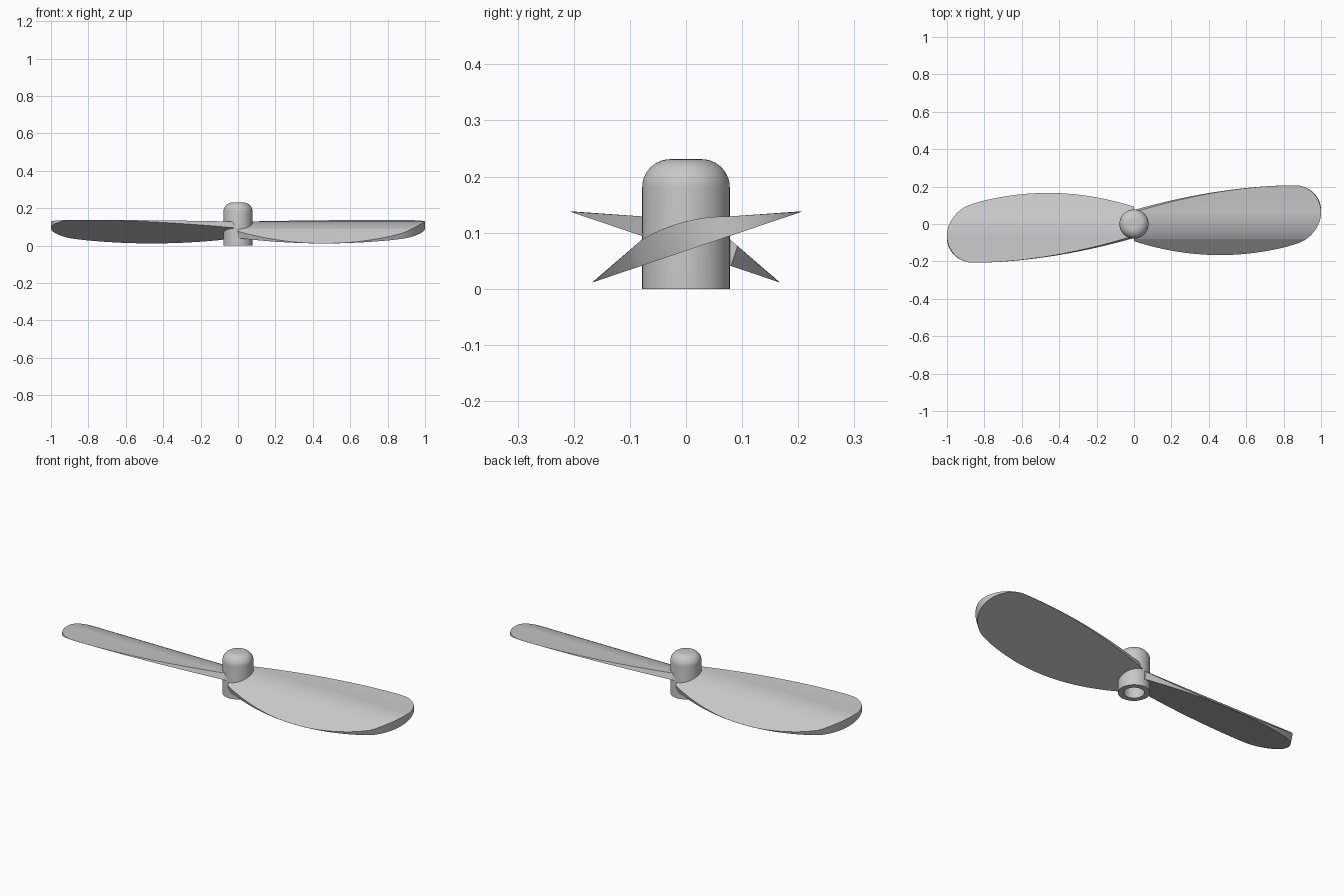
import bpy, bmesh
from math import sin, cos, pi, radians, atan2
from mathutils import Matrix

cube = bpy.data.objects.get("Cube")
if cube:
    bpy.data.objects.remove(cube, do_unlink=True)

grey = bpy.data.materials.new("light_grey")
grey.use_nodes = True
grey.diffuse_color = (0.58, 0.58, 0.58, 1)
grey.node_tree.nodes["Principled BSDF"].inputs["Base Color"].default_value = grey.diffuse_color


def make_object(name, bm, smooth_angle):
    bmesh.ops.recalc_face_normals(bm, faces=bm.faces[:])
    mesh = bpy.data.meshes.new(name)
    bm.to_mesh(mesh)
    bm.free()
    mesh.materials.append(grey)
    obj = bpy.data.objects.new(name, mesh)
    bpy.context.collection.objects.link(obj)
    for other in bpy.context.selected_objects:
        other.select_set(False)
    bpy.context.view_layer.objects.active = obj
    obj.select_set(True)
    bpy.ops.object.shade_smooth_by_angle(angle=radians(smooth_angle))
    return obj


def lathe(name, profile, segments=64):
    bm = bmesh.new()
    verts = [bm.verts.new((r, 0, z)) for r, z in profile]
    edges = [bm.edges.new(pair) for pair in zip(verts, verts[1:])]
    bmesh.ops.spin(bm, geom=verts + edges, cent=(0, 0, 0), axis=(0, 0, 1),
                   angle=2 * pi, steps=segments, use_merge=True)
    bmesh.ops.remove_doubles(bm, verts=bm.verts[:], dist=1e-5)
    return make_object(name, bm, 30)


# Blade section, measured across the chord: nose slope, crowned back, tail slope
NOSE, TAIL, CREST_A, CREST_B = -0.175, 0.2185, -0.0685, 0.094
MID, HALF = (CREST_A + CREST_B) / 2, (CREST_B - CREST_A) / 2


def crown(u):
    t = (u - MID) / HALF
    return 0.0385 - 0.0055 * t + 0.0115 * (1 - t * t)


ROWS = [CREST_A + 2 * HALF * i / 12 for i in range(13)]


def thickness(u):
    if u < CREST_A:
        h = crown(CREST_A) * (u - NOSE) / (CREST_A - NOSE)
    elif u > CREST_B:
        h = crown(CREST_B) * (TAIL - u) / (TAIL - CREST_B)
    else:
        i = min(int((u - CREST_A) / (2 * HALF) * 12), 11)
        a, b = ROWS[i], ROWS[i + 1]
        h = crown(a) + (crown(b) - crown(a)) * (u - a) / (b - a)
    return max(h, 0.0006)


# Blade outline: long curved edges, then a rounded tip
TIP_X, TIP_R, TIP_U = 0.86, 0.14, 0.0785


def outline():
    for i in range(24):
        x = TIP_X * i / 24
        yield (x, 0.43 * (x - 0.46) ** 2 - 0.1754,
               TAIL - 0.1395 * (1 - x / TIP_X) ** 1.85)
    for i in range(19):
        a = pi / 2 * i / 18
        yield (TIP_X + TIP_R * sin(a),
               TIP_U - cos(a) * (0.183 - 0.04 * sin(a)),
               TIP_U + TIP_R * cos(a))


def blade(name, turn):
    bm = bmesh.new()
    loops = []
    for x, lo, hi in outline():
        us = [lo] + [min(max(u, lo), hi) for u in ROWS] + [hi]
        top = [bm.verts.new((x, u, thickness(u))) for u in us]
        base = [bm.verts.new((x, u, 0)) for u in reversed(us)]
        loops.append(top + base)
    n = len(loops[0])
    for a, b in zip(loops, loops[1:]):
        for i in range(n):
            j = (i + 1) % n
            bm.faces.new((a[i], a[j], b[j], b[i]))
    bm.faces.new(loops[0])
    bmesh.ops.remove_doubles(bm, verts=bm.verts[:], dist=1e-5)
    bmesh.ops.dissolve_degenerate(bm, edges=bm.edges[:], dist=1e-5)
    pitch = atan2(0.125, 0.37)
    bm.transform(Matrix.Rotation(turn, 4, "Z")
                 @ Matrix.Translation((0, 0, 0.0677))
                 @ Matrix.Rotation(pitch, 4, "X"))
    return make_object(name, bm, 8.5)


# Hub: domed cylinder with a blind bore from below
R, TOP, FILLET, BORE, DEPTH = 0.078, 0.231, 0.05, 0.05, 0.17
dome = [(R - FILLET + FILLET * cos(pi / 2 * i / 10),
         TOP - FILLET + FILLET * sin(pi / 2 * i / 10)) for i in range(11)]
lathe("hub", [(0, DEPTH), (BORE, DEPTH), (BORE, 0), (R, 0)] + dome + [(0, TOP)])

# Blades, trimmed so that the bore stays clear
trim = 0.062
cutter = lathe("bore_cutter", [(0, -0.05), (trim, -0.05), (trim, 0.2), (0, 0.2)])
cutter.hide_render = True
for name, turn in (("left_blade", 0), ("right_blade", pi)):
    obj = blade(name, turn)
    cut = obj.modifiers.new("clear_bore", "BOOLEAN")
    cut.operation = "DIFFERENCE"
    cut.solver = "EXACT"
    cut.object = cutter
    bpy.ops.object.modifier_apply(modifier=cut.name)
bpy.data.objects.remove(cutter, do_unlink=True)
